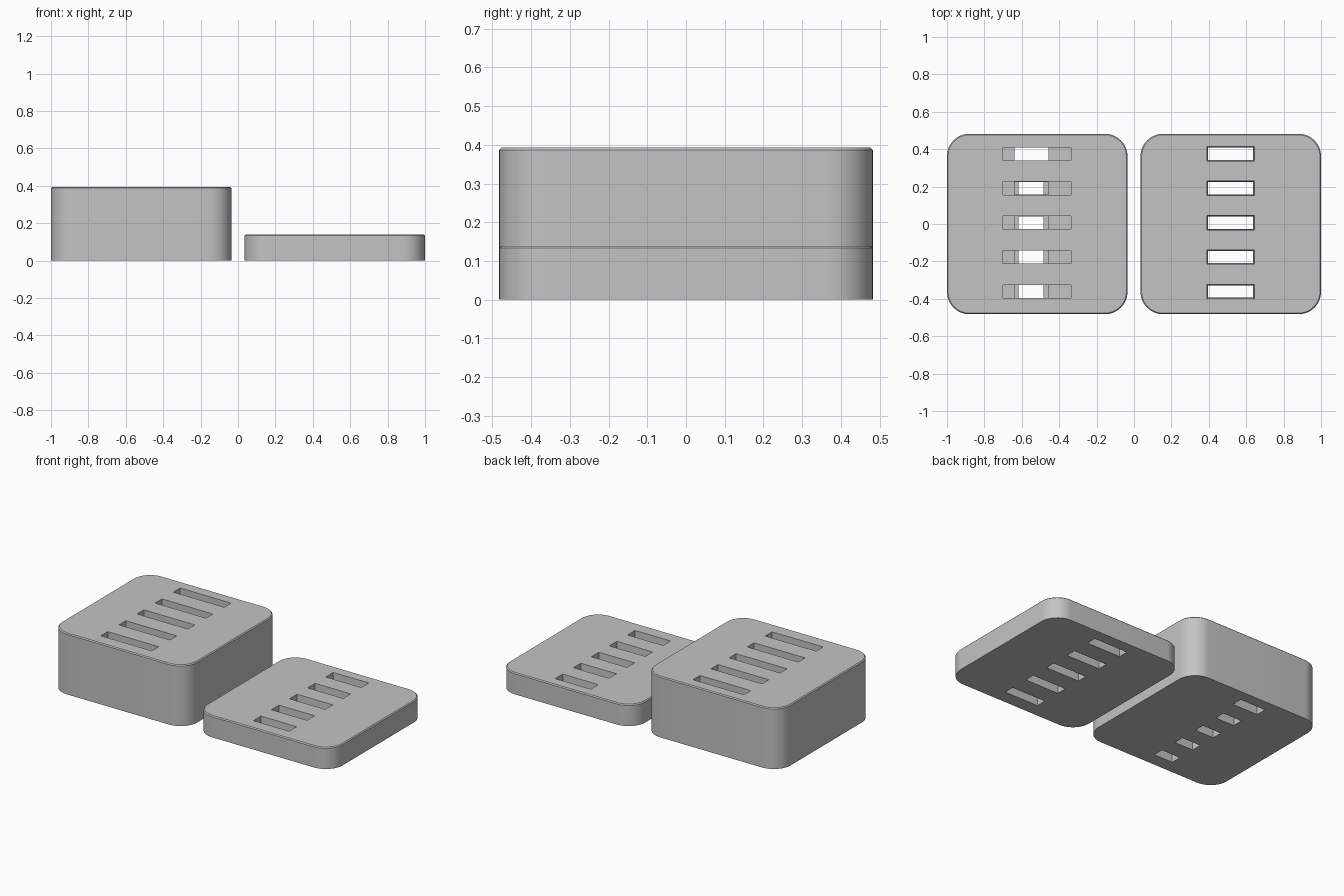
import bpy, bmesh, math

cube = bpy.data.objects.get("Cube")
if cube:
    bpy.data.objects.remove(cube, do_unlink=True)

grey = bpy.data.materials.new("plain grey")
grey.use_nodes = True
tone = (0.55, 0.55, 0.55, 1)
grey.diffuse_color = tone
grey.node_tree.nodes["Principled BSDF"].inputs["Base Color"].default_value = tone

HALF = 0.4825
RADIUS = 0.12
CHAMFER = 0.006
SLOT_YS = [0.007 + 0.184 * k for k in (-2, -1, 0, 1, 2)]


def loft(bm, loops):
    """Closed solid through a stack of matching loops, bottom to top."""
    rings = [[bm.verts.new(p) for p in loop] for loop in loops]
    n = len(rings[0])
    for low, high in zip(rings, rings[1:]):
        for i in range(n):
            j = (i + 1) % n
            bm.faces.new((low[i], low[j], high[j], high[i]))
    bm.faces.new(rings[0][::-1])
    bm.faces.new(rings[-1])


def make_object(name, bm):
    bmesh.ops.recalc_face_normals(bm, faces=bm.faces)
    mesh = bpy.data.meshes.new(name)
    bm.to_mesh(mesh)
    bm.free()
    mesh.materials.append(grey)
    ob = bpy.data.objects.new(name, mesh)
    bpy.context.collection.objects.link(ob)
    return ob


def rounded_square(cx, inset, z, steps=12):
    r = RADIUS - inset
    c = HALF - RADIUS
    points = []
    for q, (sx, sy) in enumerate([(1, 1), (-1, 1), (-1, -1), (1, -1)]):
        for i in range(steps + 1):
            a = math.pi / 2 * (q + i / steps)
            points.append((cx + sx * c + r * math.cos(a), sy * c + r * math.sin(a), z))
    return points


def slot_loop(x0, x1, y, half, z):
    return [(x0, y - half, z), (x1, y - half, z), (x1, y + half, z), (x0, y + half, z)]


def slotted_block(name, cx, height, slots):
    # Rounded body with a fine chamfer round the top
    bm = bmesh.new()
    loft(bm, [rounded_square(cx, 0, 0),
              rounded_square(cx, 0, height - CHAMFER),
              rounded_square(cx, CHAMFER, height)])
    body = make_object(name, bm)
    # All slots in one cutter
    bm = bmesh.new()
    for loops in slots:
        loft(bm, loops)
    cutter = make_object(name + "_slot_cutter", bm)
    cutter.hide_render = True
    mod = body.modifiers.new("slots", 'BOOLEAN')
    mod.operation = 'DIFFERENCE'
    mod.solver = 'EXACT'
    mod.object = cutter
    bpy.ops.object.select_all(action='DESELECT')
    body.select_set(True)
    bpy.context.view_layer.objects.active = body
    bpy.ops.object.modifier_apply(modifier=mod.name)
    bpy.data.objects.remove(cutter, do_unlink=True)
    bpy.ops.object.shade_smooth_by_angle(angle=math.radians(30))
    return body


# Tall block: long slots stepping down to narrow openings
stepped = []
for i, y in enumerate(SLOT_YS):
    top, mid, low = (-0.70, -0.337), (-0.64, -0.458), (-0.618, -0.484)
    if i == len(SLOT_YS) - 1:
        low = mid  # rearmost slot keeps its wider opening to the bottom
    loops = []
    if low != mid:
        loops += [slot_loop(*low, y, 0.034, z) for z in (-0.05, 0.12)]
        loops += [slot_loop(*mid, y, 0.0345, z) for z in (0.12, 0.25)]
    else:
        loops += [slot_loop(*mid, y, 0.0345, z) for z in (-0.05, 0.25)]
    loops += [slot_loop(*top, y, 0.035, z) for z in (0.25, 0.45)]
    stepped.append(loops)
slotted_block("tall_block", -1 + HALF, 0.393, stepped)

# Low block: straight slots with a slight draft
drafted = [[slot_loop(0.397, 0.635, y, 0.032, -0.02),
            slot_loop(0.388, 0.644, y, 0.039, 0.16)] for y in SLOT_YS]
slotted_block("low_block", 1 - HALF, 0.139, drafted)
